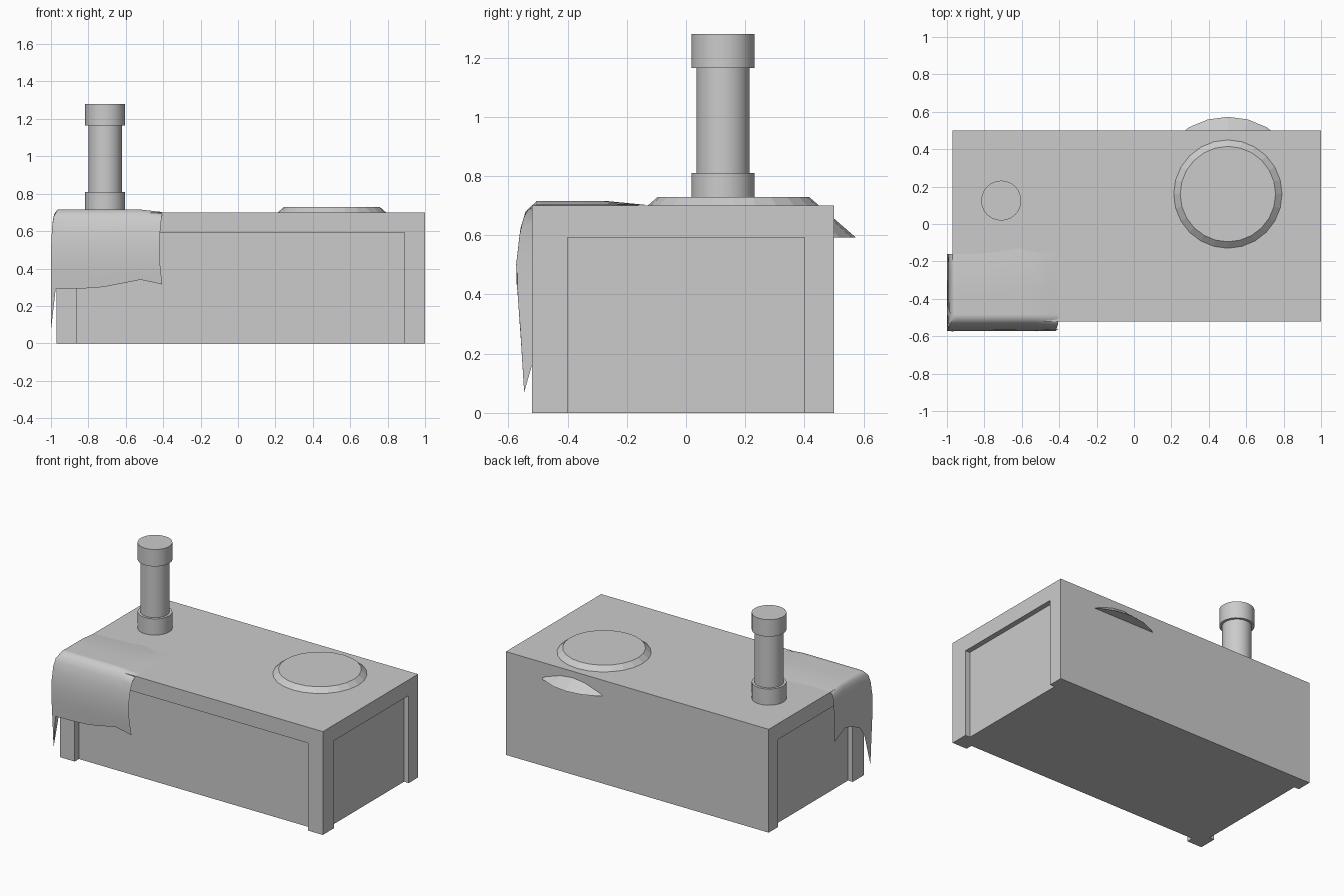
import bpy, bmesh, math

if "Cube" in bpy.data.objects:
    bpy.data.objects.remove(bpy.data.objects["Cube"])


def box(name, x, y, z):
    bpy.ops.mesh.primitive_cube_add(size=1, location=[(a + b) / 2 for a, b in (x, y, z)])
    o = bpy.context.object
    o.name = name
    o.scale = [b - a for a, b in (x, y, z)]
    bpy.ops.object.transform_apply(location=True, rotation=False, scale=True)
    return o


def lathe(name, cx, cy, profile, n):
    """Closed solid of revolution from (radius, z) pairs."""
    bm = bmesh.new()
    rings = [[bm.verts.new((cx + r * math.sin(2 * math.pi * i / n),
                            cy + r * math.cos(2 * math.pi * i / n), z)) for i in range(n)]
             for r, z in profile]
    for a, b in zip(rings, rings[1:]):
        for i in range(n):
            j = (i + 1) % n
            bm.faces.new((a[i], a[j], b[j], b[i]))
    bm.faces.new(rings[0])
    bm.faces.new(rings[-1])
    return finish(bm, name)


def finish(bm, name):
    bmesh.ops.recalc_face_normals(bm, faces=bm.faces)
    me = bpy.data.meshes.new(name)
    bm.to_mesh(me)
    bm.free()
    o = bpy.data.objects.new(name, me)
    bpy.context.collection.objects.link(o)
    bpy.ops.object.select_all(action='DESELECT')
    o.select_set(True)
    bpy.context.view_layer.objects.active = o
    return o


def interp(pts, t):
    if t <= pts[0][0]:
        return pts[0][1]
    for (a, p), (b, q) in zip(pts, pts[1:]):
        if t <= b:
            return p + (q - p) * (t - a) / (b - a)
    return pts[-1][1]


# Cabinet body with recessed front and side panels, plain back
body = box("cabinet_body", (-0.97, 1.0), (-0.52, 0.50), (0, 0.70))
cuts = [((-0.86, 0.89), (-0.70, -0.475)),
        ((0.965, 1.2), (-0.40, 0.40)),
        ((-1.2, -0.935), (-0.40, 0.40))]
for x, y in cuts:
    cutter = box("panel_cutter", x, y, (-0.2, 0.593))
    mod = body.modifiers.new("panel", 'BOOLEAN')
    mod.operation = 'DIFFERENCE'
    mod.solver = 'EXACT'
    mod.object = cutter
    bpy.context.view_layer.objects.active = body
    bpy.ops.object.modifier_apply(modifier=mod.name)
    bpy.data.objects.remove(cutter)

# Tapered basin cover, poking out of top and back
lathe("basin_cover", 0.502, 0.16, [(0.413, 0.593), (0.255, 0.73)], 24)

# Collared post
lathe("post", -0.71, 0.125, [(0.107, 0.69), (0.107, 0.81), (0.09, 0.81), (0.09, 1.165),
                             (0.107, 1.165), (0.107, 1.28)], 24)
bpy.ops.object.shade_smooth_by_angle(angle=math.radians(35))

# Cloth draped over the front left corner: top sheet and hanging skirt
back_edge = [(-0.97, -0.16), (-0.83, -0.16), (-0.72, -0.15), (-0.62, -0.13),
             (-0.5, -0.16), (-0.405, -0.135)]
front_out = [(0.06, -0.546), (0.2, -0.555), (0.33, -0.562), (0.48, -0.576),
             (0.62, -0.56), (0.68, -0.542), (0.715, -0.505)]
side_out = [(0.5, -1.0), (0.64, -0.993), (0.69, -0.983), (0.715, -0.965)]
front_hem = [(-1.0, 0.07), (-0.985, 0.2), (-0.95, 0.29), (-0.75, 0.295),
             (-0.52, 0.34), (-0.405, 0.315)]
side_hem = [(-0.58, 0.07), (-0.53, 0.2), (-0.45, 0.35), (-0.3, 0.43), (-0.16, 0.37)]
xs = [-0.965, -0.95, -0.91, -0.83, -0.72, -0.62, -0.52, -0.46, -0.405]
ws = [0, 0.06, 0.2, 0.4, 0.65, 1]

bm = bmesh.new()
grid = []
for x in xs:
    yb = interp(back_edge, x)
    edge = interp([(-0.52, 0), (-0.405, 1)], x)
    col = []
    for w in ws:
        y = -0.505 + (yb + 0.505) * w
        drop = max(edge, interp([(0.65, 0), (1, 1)], w))
        col.append(bm.verts.new((x, y, 0.715 - 0.013 * drop)))
    grid.append(col)
for i in range(len(xs) - 1):
    for j in range(len(ws) - 1):
        bm.faces.new((grid[i][j], grid[i + 1][j], grid[i + 1][j + 1], grid[i][j + 1]))

rim = [("side", v) for v in reversed(grid[0][1:])] + [("corner", grid[0][0])]
rim += [("front", c[0]) for c in grid[1:]]
skirt = []
for kind, v in rim:
    x, y, top = v.co
    hem = {"side": interp(side_hem, y), "front": interp(front_hem, x), "corner": 0.07}[kind]
    col = [v]
    for s in (0.06, 0.14, 0.3, 0.5, 0.75, 1):
        z = top + (hem - top) * s
        px = interp(side_out, z) if kind != "front" else x
        py = interp(front_out, z) if kind != "side" else y
        if kind == "front":
            px += (x + 0.965 > 0.5) * -0.015 * math.sin(math.pi * s)
            px += interp([(-0.95, -0.025), (-0.83, 0)], x) * min(1, 2 * s)
        col.append(bm.verts.new((px, py, z)))
    skirt.append(col)
for a, b in zip(skirt, skirt[1:]):
    for j in range(len(a) - 1):
        bm.faces.new((a[j], a[j + 1], b[j + 1], b[j]))
cloth = finish(bm, "draped_cloth")
bpy.ops.object.shade_smooth_by_angle(angle=math.radians(60))
